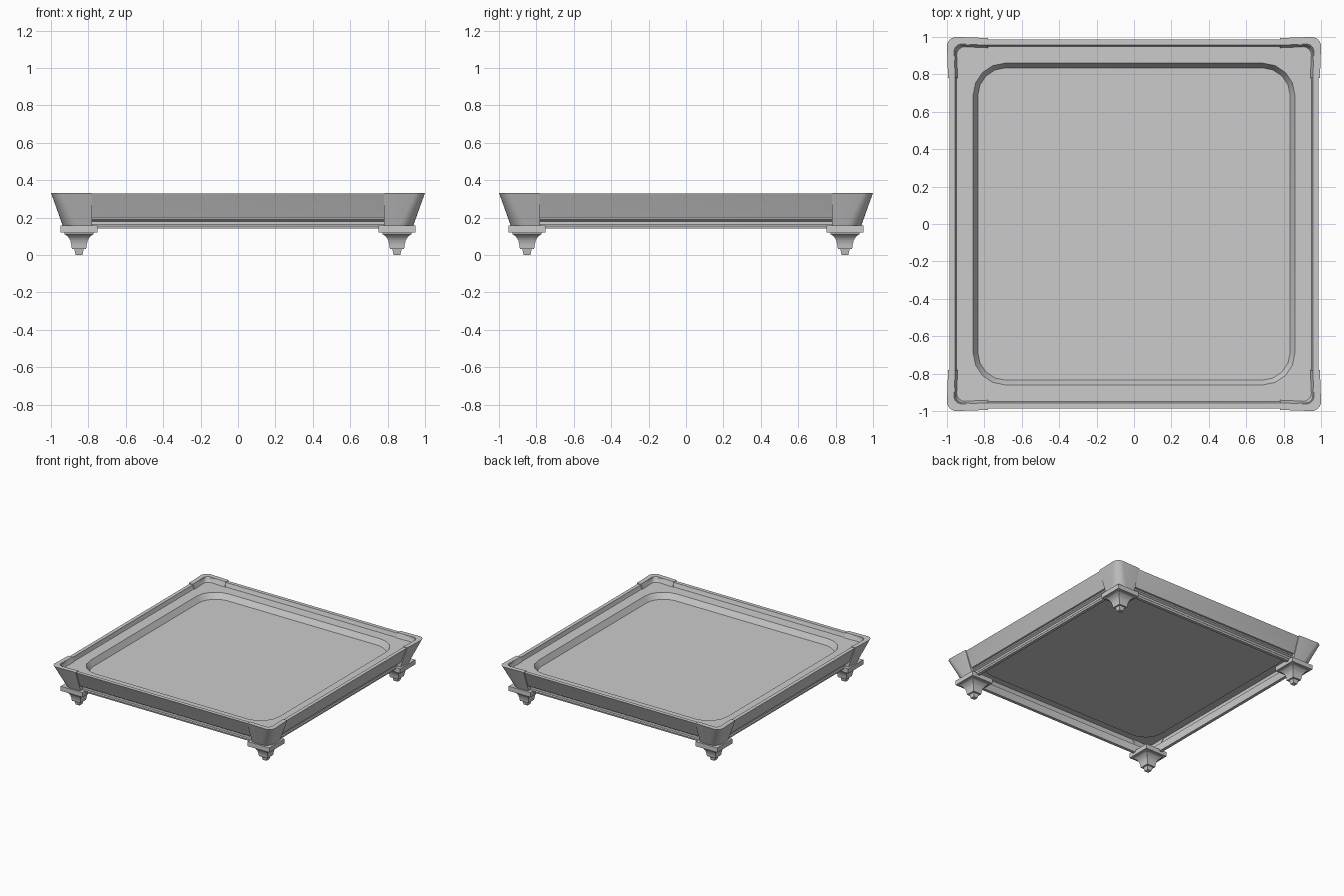
import bpy, bmesh, math

if "Cube" in bpy.data.objects:
    bpy.data.objects.remove(bpy.data.objects["Cube"])


def rounded_square(half, r, n=4):
    """Points of a square with rounded corners, counter-clockwise."""
    pts = []
    for k, (sx, sy) in enumerate([(1, 1), (-1, 1), (-1, -1), (1, -1)]):
        for i in range(n + 1):
            a = math.pi / 2 * (k + i / n)
            pts.append((sx * (half - r) + r * math.cos(a),
                        sy * (half - r) + r * math.sin(a)))
    return pts


def ring(half, r, z):
    return rounded_square(half, r), z


def square(h):
    return [(h, h), (-h, h), (-h, -h), (h, -h)]


def finish(name, bm):
    """Turn the bmesh into an object, smooth but with sharp edges kept."""
    bmesh.ops.recalc_face_normals(bm, faces=bm.faces)
    me = bpy.data.meshes.new(name)
    bm.to_mesh(me)
    bm.free()
    ob = bpy.data.objects.new(name, me)
    bpy.context.collection.objects.link(ob)
    bpy.context.view_layer.objects.active = ob
    ob.select_set(True)
    bpy.ops.object.shade_smooth_by_angle(angle=math.radians(30))
    ob.select_set(False)
    return ob


def skin(bm, loops, wrap=False):
    n = len(loops[0])
    pairs = list(zip(loops, loops[1:]))
    if wrap:
        pairs.append((loops[-1], loops[0]))
    for a, b in pairs:
        for i in range(n):
            j = (i + 1) % n
            bm.faces.new((a[i], a[j], b[j], b[i]))


def make_loops(bm, rings, center=(0, 0)):
    return [[bm.verts.new((x + center[0], y + center[1], z)) for x, y in pts]
            for pts, z in rings]


def loft(name, rings, center=(0, 0), closed=False):
    """Skin a stack of equal-length outlines given as (points, z)."""
    bm = bmesh.new()
    loops = make_loops(bm, rings, center)
    if not closed:
        bm.faces.new(loops[0])
        bm.faces.new(loops[-1])
    skin(bm, loops, closed)
    return finish(name, bm)


def mirror4(ob):
    m = ob.modifiers.new("mirror", 'MIRROR')
    m.use_axis = (True, True, False)
    m.use_mirror_merge = False


# Thin pressed tray: flat ledge around a shallow rounded basin
loft("tray", [ring(.838, .15, .246), ring(.863, .17, .291), ring(.952, .02, .291),
              ring(.952, .02, .295), ring(.86, .17, .295), ring(.835, .15, .25)])

# Sloping side walls
loft("side_walls", [ring(.935, .06, .20), ring(.987, .06, .328),
                    ring(.957, .04, .328), ring(.948, .04, .29),
                    ring(.905, .04, .20)], closed=True)

# Moulded rail below the walls
loft("lower_rail", [ring(h, .02, z) for h, z in
                    [(.92, .205), (.918, .19), (.902, .18), (.902, .163),
                     (.908, .156), (.905, .142), (.88, .142), (.88, .205)]],
     closed=True)


# Flared corner guards: L-shaped outline, slightly bowed, rounded at the corner
def corner_outline(a, r, t, n=6):
    def path(h, rad):
        arc = [(h - rad + rad * math.cos(math.pi / 2 * i / n),
                h - rad + rad * math.sin(math.pi / 2 * i / n)) for i in range(n + 1)]
        return [(h - .006, .78)] + arc + [(.78, h - .006)]
    return path(a, r) + path(a - t, r * .8)[::-1]


bm = bmesh.new()
guard = make_loops(bm, [(corner_outline(.937, .075, .04), .157),
                        (corner_outline(1.0, .05, .038), .333)])
skin(bm, guard)
n = len(guard[0])
for v in guard:
    for i in range(n // 2 - 1):
        bm.faces.new((v[i], v[i + 1], v[n - 2 - i], v[n - 1 - i]))
mirror4(finish("corner_guards", bm))

# Square plates and curved, tapering feet
c = (.85, .85)
mirror4(loft("foot_plates", [(square(.098), .12), (square(.098), .158)], c))
mirror4(loft("feet", [(square(h), z) for h, z in
                      [(.018, 0), (.025, .032), (.038, .032), (.041, .055),
                       (.047, .08), (.06, .1), (.078, .112), (.078, .12)]], c))
